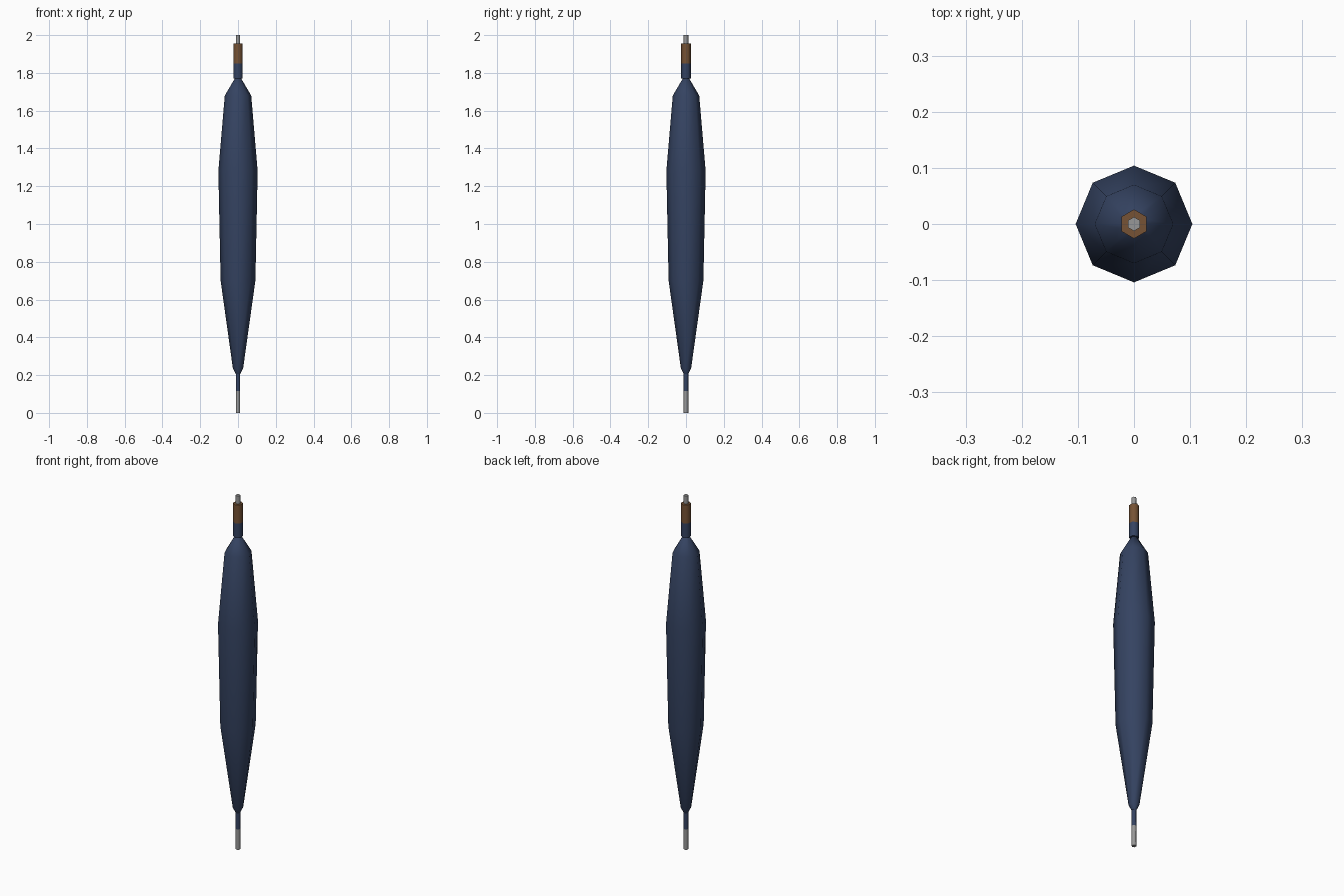
import bpy
import bmesh
import math

cube = bpy.data.objects.get("Cube")
if cube:
    bpy.data.objects.remove(cube, do_unlink=True)


def make_material(name, rgb):
    mat = bpy.data.materials.new(name)
    mat.use_nodes = True
    colour = (*rgb, 1.0)
    mat.diffuse_color = colour
    mat.node_tree.nodes["Principled BSDF"].inputs["Base Color"].default_value = colour
    return mat


navy = make_material("navy fabric", (0.035, 0.056, 0.12))
brown = make_material("brown wood", (0.18, 0.085, 0.035))
grey = make_material("grey metal", (0.31, 0.31, 0.31))


def lathe(name, profile, sides, lower, upper=None, split=0.0):
    """Turn (radius, height) points around z; faces above split use upper."""
    bm = bmesh.new()
    rings = []
    for radius, z in profile:
        angles = [math.pi / 2 + math.tau * i / sides for i in range(sides)]
        rings.append([bm.verts.new((radius * math.cos(a), radius * math.sin(a), z))
                      for a in angles])
    for low, high in zip(rings, rings[1:]):
        for i in range(sides):
            j = (i + 1) % sides
            bm.faces.new((low[i], low[j], high[j], high[i]))
    bm.faces.new(rings[0][::-1])
    bm.faces.new(rings[-1])
    for face in bm.faces:
        if upper and face.calc_center_median().z > split:
            face.material_index = 1
    mesh = bpy.data.meshes.new(name)
    bm.to_mesh(mesh)
    bm.free()
    for mat in (lower, upper):
        if mat:
            mesh.materials.append(mat)
    obj = bpy.data.objects.new(name, mesh)
    bpy.context.collection.objects.link(obj)
    bpy.ops.object.select_all(action="DESELECT")
    obj.select_set(True)
    bpy.context.view_layer.objects.active = obj
    bpy.ops.object.shade_smooth_by_angle(angle=math.radians(65))
    return obj


# Furled canopy, eight-sided
lathe("canopy", [(0.012, 0.205), (0.027, 0.235), (0.092, 0.70), (0.104, 1.28),
                 (0.07, 1.68), (0.014, 1.775)], 8, navy)

# Thin shaft below the canopy with a bare metal tip
lathe("lower_shaft", [(0.0125, 0.0), (0.0125, 0.115), (0.0125, 0.23)], 6,
      grey, navy, 0.115)

# Six-sided handle: fabric-coloured collar, wooden grip
lathe("handle", [(0.026, 1.77), (0.026, 1.85), (0.026, 1.955)], 6,
      navy, brown, 1.85)

# Metal pin on top of the handle
lathe("top_pin", [(0.0125, 1.94), (0.0125, 2.0)], 6, grey)
